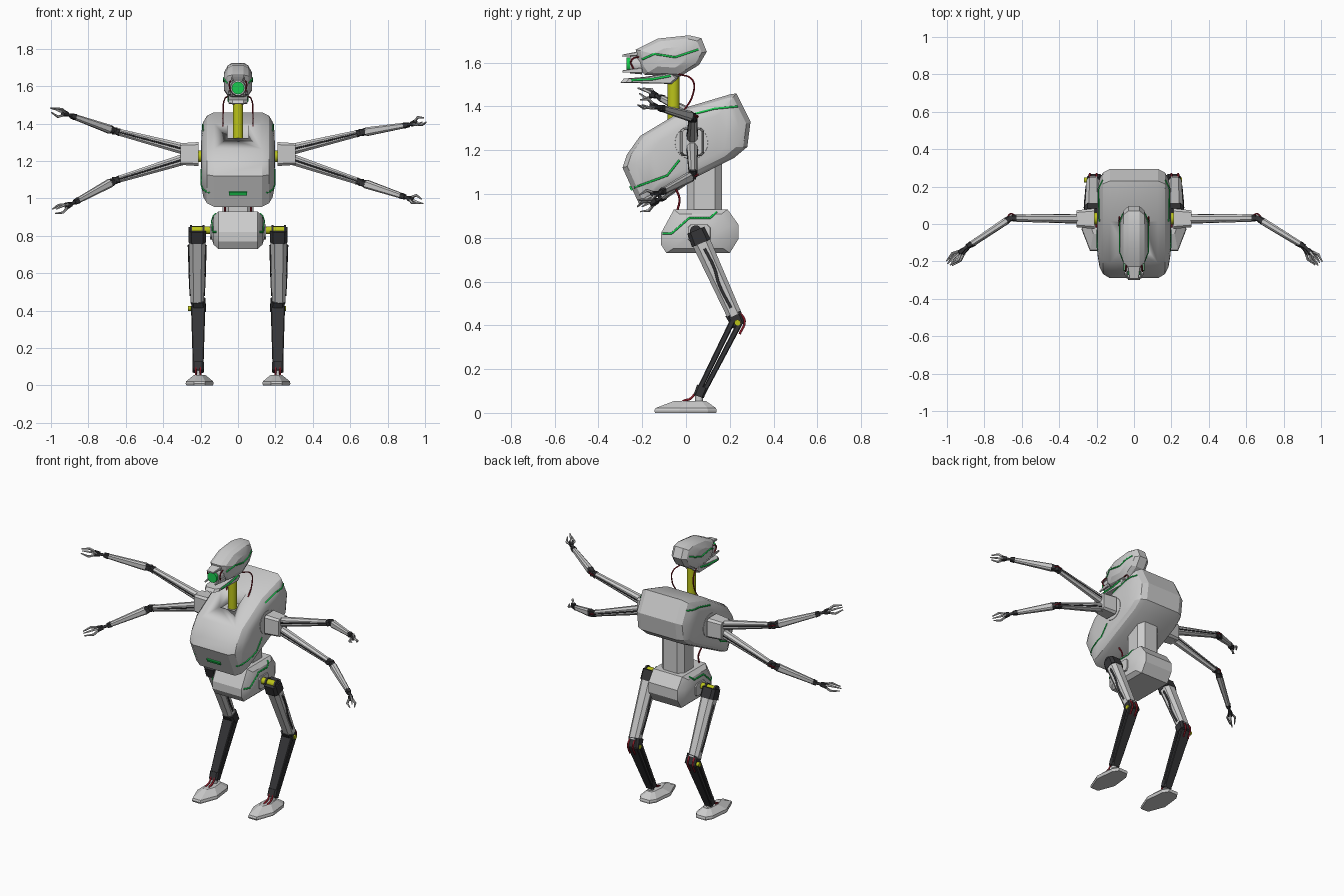
import bpy, bmesh, math
from mathutils import Vector as V
from mathutils.bvhtree import BVHTree

if "Cube" in bpy.data.objects:
    bpy.data.objects.remove(bpy.data.objects["Cube"])


def material(name, r, g, b):
    m = bpy.data.materials.new(name)
    m.diffuse_color = (r, g, b, 1)
    m.use_nodes = True
    m.node_tree.nodes["Principled BSDF"].inputs["Base Color"].default_value = m.diffuse_color
    return m


DARK = material("dark_metal", 0.035, 0.035, 0.038)
RED = material("red_cable", 0.25, 0.01, 0.02)
GREEN = material("green_light", 0.01, 0.6, 0.08)
YELLOW = material("yellow_joint", 0.5, 0.55, 0.01)


def finish(name, bm, mat=None, angle=25):
    bmesh.ops.recalc_face_normals(bm, faces=bm.faces)
    me = bpy.data.meshes.new(name)
    bm.to_mesh(me)
    bm.free()
    me.shade_smooth()
    me.set_sharp_from_angle(angle=math.radians(angle))
    ob = bpy.data.objects.new(name, me)
    bpy.context.collection.objects.link(ob)
    if mat:
        me.materials.append(mat)
    return ob


def skin(name, rings, mat=None, angle=25):
    """Bridge equal-sized rings of points and cap both ends."""
    bm = bmesh.new()
    vs = [[bm.verts.new(p) for p in r] for r in rings]
    n = len(vs[0])
    for a, b in zip(vs, vs[1:]):
        for i in range(n):
            bm.faces.new((a[i], a[(i + 1) % n], b[(i + 1) % n], b[i]))
    bm.faces.new(vs[0])
    bm.faces.new(vs[-1])
    return finish(name, bm, mat, angle)


def shell(name, profile, layers, c, mat=None, angle=25):
    """Side profile (y, z) spread over x, shrinking to centre c outwards."""
    layers = [(-x, s) for x, s in reversed(layers)] + layers
    return skin(name, [[(x, c[0] + (y - c[0]) * s, c[1] + (z - c[1]) * s) for y, z in profile]
                       for x, s in layers], mat, angle)


def beam(name, p, q, h0, h1, ref=(1, 0, 0), mat=None, ch=0.35):
    """Tapered bar with chamfered rectangular section."""
    p, q, ref = V(p), V(q), V(ref)
    d = (q - p).normalized()
    u = (ref - d * ref.dot(d)).normalized()
    w = d.cross(u)
    rings = []
    for o, (a, b) in ((p, h0), (q, h1)):
        c = min(a, b) * ch
        pts = [(a, b - c), (a - c, b), (c - a, b), (-a, b - c),
               (-a, c - b), (c - a, -b), (a - c, -b), (a, c - b)]
        rings.append([o + u * i + w * j for i, j in pts])
    return skin(name, rings, mat, 20)


def rod(name, p, q, r, mat=None, n=20, r2=None):
    p, q = V(p), V(q)
    u = (q - p).orthogonal().normalized()
    w = (q - p).normalized().cross(u)
    ang = [math.tau * i / n for i in range(n)]
    return skin(name, [[o + (u * math.cos(t) + w * math.sin(t)) * k for t in ang]
                       for o, k in ((p, r), (q, r2 or r))], mat, 40)


def cable(name, pts, r=0.005, mat=RED, smooth=True):
    cu = bpy.data.curves.new(name, 'CURVE')
    cu.dimensions, cu.bevel_depth, cu.bevel_resolution, cu.resolution_u = '3D', r, 1, 6
    if smooth:
        sp = cu.splines.new('BEZIER')
        sp.bezier_points.add(len(pts) - 1)
        for b, p in zip(sp.bezier_points, pts):
            b.co, b.handle_left_type, b.handle_right_type = p, 'AUTO', 'AUTO'
    else:
        sp = cu.splines.new('POLY')
        sp.points.add(len(pts) - 1)
        for b, p in zip(sp.points, pts):
            b.co = (*p, 1)
    cu.materials.append(mat)
    bpy.context.collection.objects.link(bpy.data.objects.new(name, cu))


def light_strip(name, body, path, r=0.005):
    """Green line laid onto both sides of a body."""
    bm = bmesh.new()
    bm.from_mesh(body.data)
    tree = BVHTree.FromBMesh(bm)
    for s in (1, -1):
        pts = []
        for (y0, z0), (y1, z1) in zip(path, path[1:]):
            for i in range(9):
                t = i / 8
                hit = tree.ray_cast(V((s, y0 + (y1 - y0) * t, z0 + (z1 - z0) * t)), V((-s, 0, 0)))[0]
                if hit:
                    pts.append(hit)
        if len(pts) > 1:
            cable(name, pts, r, GREEN, False)
    bm.free()


# Torso with neck recess
torso = shell("torso", [(-.29, 1.12), (-.27, 1.18), (-.21, 1.265), (.015, 1.40), (.20, 1.455), (.23, 1.46),
                        (.295, 1.33), (.28, 1.215), (.22, 1.165), (-.185, .96), (-.215, .955)],
              [(.128, 1), (.165, .93), (.185, .8), (.195, .6)], (.02, 1.21))
light_strip("torso_upper_light", torso, [(.015, 1.36), (.13, 1.39), (.235, 1.40)])
light_strip("torso_lower_light", torso, [(-.235, 1.03), (-.085, 1.085), (-.03, 1.155)])
bm = bmesh.new()
bmesh.ops.create_cube(bm, size=1)
for v in bm.verts:
    v.co = (v.co.x * .11, v.co.y * .12 - .055, v.co.z * .2 + 1.41)
cutter = finish("neck_recess_cutter", bm)
cutter.hide_render = True
cutter.hide_set(True)
cut = torso.modifiers.new("recess", 'BOOLEAN')
cut.operation, cut.solver, cut.object = 'DIFFERENCE', 'EXACT', cutter
beam("chest_light", (-.048, -.25, 1.027), (.048, -.25, 1.027), (.006, .011), (.006, .011), (0, 1, .45), GREEN)

# Neck, head, jaw and eye
rod("neck", (0, -.057, 1.28), (0, -.057, 1.56), .028, YELLOW)
head = shell("head", [(-.23, 1.66), (-.13, 1.71), (.015, 1.725), (.07, 1.712), (.095, 1.65), (.06, 1.59),
                      (-.03, 1.535), (-.19, 1.545), (-.215, 1.58)],
             [(.03, 1), (.055, .86), (.075, .5)], (-.07, 1.62))
light_strip("head_light", head, [(-.20, 1.615), (-.145, 1.64), (-.05, 1.625), (.055, 1.66)])
jaw = shell("jaw", [(-.30, 1.508), (-.285, 1.527), (-.19, 1.535), (-.06, 1.555), (-.035, 1.53), (-.065, 1.503)],
            [(.03, 1), (.05, .85)], (-.12, 1.525))
light_strip("jaw_light", jaw, [(-.25, 1.52), (-.15, 1.525), (-.07, 1.54)], .006)
rod("eye_housing", (0, -.20, 1.59), (0, -.255, 1.59), .045, None, 12, .04)
rod("eye", (0, -.24, 1.59), (0, -.272, 1.59), .034, GREEN, 16)
beam("brow", (0, -.19, 1.645), (0, -.29, 1.632), (.04, .012), (.025, .005))
for s in (1, -1):
    beam("cheek_prong", (s * .045, -.20, 1.565), (s * .036, -.29, 1.56), (.006, .012), (.004, .005))
    cable("eye_cable", [(s * .035, -.20, 1.63), (s * .046, -.25, 1.61), (s * .04, -.24, 1.57)], .004)
    cable("neck_cable", [(s * .05, -.04, 1.55), (s * .075, .03, 1.52), (s * .08, .03, 1.45), (s * .08, -.01, 1.38)], .004)
    cable("waist_cable", [(s * .08, -.05, 1.03), (s * .07, -.03, .98), (s * .07, -.04, .92)])

# Waist and pelvis
beam("waist", (0, .085, .90), (0, .085, 1.2), (.082, .08), (.082, .08), ch=.4)
pelvis = shell("pelvis", [(-.115, .82), (-.055, .93), (.19, .93), (.24, .86), (.24, .795), (.20, .73),
                          (-.09, .73), (-.115, .77)], [(.105, 1), (.13, .78), (.143, .4)], (.06, .83))
light_strip("pelvis_light", pelvis, [(-.105, .82), (-.065, .82), (.015, .89), (.11, .89), (.14, .918)])

# Legs
for s in (1, -1):
    x = s * .218
    rod("hip_axle", (s * .10, .045, .83), (s * .25, .045, .83), .021, YELLOW)
    beam("hip_mount", (s * .12, .06, .82), (s * .15, .06, .82), (.055, .045), (.05, .04), (0, 1, 0))
    for dx in (-.033, .033):
        rod("hip_collar", (x + dx - .006, .045, .83), (x + dx + .006, .045, .83), .027, DARK)
    beam("hip_clamp", (x, .045, .835), (x, .07, .775), (.046, .042), (.047, .046), mat=DARK)
    beam("thigh", (x, .065, .79), (x, .222, .445), (.045, .043), (.036, .034), ch=.5)
    for k in (1, -1):
        cable("thigh_groove", [(x + k * .044, .085, .75), (x + k * .041, .13, .66), (x + k * .039, .15, .59),
                               (x + k * .034, .205, .48)], .007, DARK)
    beam("knee_clamp", (x - s * .005, .215, .455), (x - s * .01, .24, .40), (.038, .037), (.038, .03), mat=DARK)
    rod("knee_axle", (x - .048, .235, .412), (x + .038, .235, .412), .014, YELLOW)
    for k in (-.018, .018):
        cable("knee_cable", [(x + k, .245, .46), (x + k, .268, .42), (x + k, .245, .36)], .006)
    xa = s * .213
    beam("shin_front", (xa, .213, .42), (xa, .048, .08), (.038, .013), (.028, .012), mat=DARK)
    beam("shin_back", (xa, .246, .41), (xa, .078, .09), (.038, .013), (.028, .011), mat=DARK)
    beam("ankle_clamp", (xa, .075, .12), (xa, .058, .075), (.03, .026), (.03, .024), mat=DARK)
    rod("ankle", (xa, .06, .03), (xa, .06, .10), .018)
    for k in (-.012, .012):
        cable("ankle_cable", [(xa + k, .06, .12), (xa + k, .02, .065), (xa + k, -.01, .055), (xa + k, -.035, .03)], .006)
    outline = [(-.03, -.145), (.03, -.145), (.075, -.03), (.06, .10), (.035, .14), (-.035, .14), (-.06, .10), (-.075, -.03)]
    skin("foot", [[(s * .205 + a * k, .04 + (b - .04) * m, z) for a, b in outline]
                  for k, m, z in ((.95, .98, 0), (1, 1, .01), (.96, .97, .022), (.42, .5, .055))], None, 15)

# Shoulders
for s in (1, -1):
    rod("shoulder_socket", (s * .15, .025, 1.235), (s * .197, .025, 1.235), .09, None, 24, .075)
    rod("shoulder_axle", (s * .17, .03, 1.225), (s * .24, .03, 1.225), .032, YELLOW)
    beam("shoulder_block", (s * .212, .028, 1.237), (s * .308, .028, 1.237), (.055, .064), (.045, .058), (0, 1, 0), ch=.25)


def arm(s, z0, elbow_z, wrist, tip):
    """Upper arm, forearm and three-fingered claw."""
    up = (0, 0, 1)
    sh, el = V((s * .27, .028, z0)), V((s * .66, .032, elbow_z))
    wr, tip = V((s * wrist[0], wrist[1], wrist[2])), V((s * tip[0], tip[1], tip[2]))
    at = lambda a, b, t: a.lerp(b, t)
    beam("upper_arm", sh, at(sh, el, .95), (.03, .025), (.018, .017), up, ch=.55)
    for k in (1, -1):
        o = V((0, k * .022, 0))
        beam("upper_arm_rail", sh + o, at(sh, el, .95) + o * .7, (.005, .005), (.004, .004), up, DARK)
    beam("elbow_clamp", at(sh, el, .93), at(sh, el, .98), (.02, .019), (.017, .016), up, DARK)
    rod("elbow", el - V((0, 0, .018)), el + V((0, 0, .018)), .015, DARK, 12)
    cable("elbow_cable", [at(sh, el, .95) + V((0, .017, 0)), el + V((0, .022, .004)), at(el, wr, .08) + V((0, .016, 0))], .004)
    beam("forearm_clamp", at(el, wr, .03), at(el, wr, .12), (.017, .016), (.022, .019), up, DARK)
    beam("forearm", at(el, wr, .11), at(el, wr, .93), (.023, .019), (.014, .013), up, ch=.5)
    beam("wrist_clamp", at(el, wr, .88), at(el, wr, .97), (.016, .015), (.013, .012), up, DARK)
    d = tip - wr
    rod("wrist", at(el, wr, .95), wr + d * .22, .009, DARK, 10)
    beam("palm", wr + d * .12, wr + d * .38, (.012, .011), (.017, .015), up, DARK)
    u = (V(up) - d * (d.z / d.length_squared)).normalized()
    w = d.normalized().cross(u)
    for i in range(3):
        t = math.tau * i / 3 + math.pi / 2 * s
        o = u * math.sin(t) + w * math.cos(t)
        a, b = wr + d * .32 + o * .01, wr + d * .62 + o * .028
        beam("finger_base", a, b, (.006, .006), (.006, .006), d.cross(o))
        beam("finger_tip", b - d * .02, tip + o * .016, (.006, .006), (.003, .003), d.cross(o))


# Four arms
arm(1, 1.258, 1.352, (.92, -.125, 1.395), (.995, -.21, 1.415))
arm(1, 1.215, 1.085, (.90, -.12, 1.005), (.98, -.21, .98))
arm(-1, 1.258, 1.36, (.90, -.125, 1.445), (.995, -.21, 1.475))
arm(-1, 1.215, 1.095, (.88, -.12, .975), (.98, -.21, .935))
